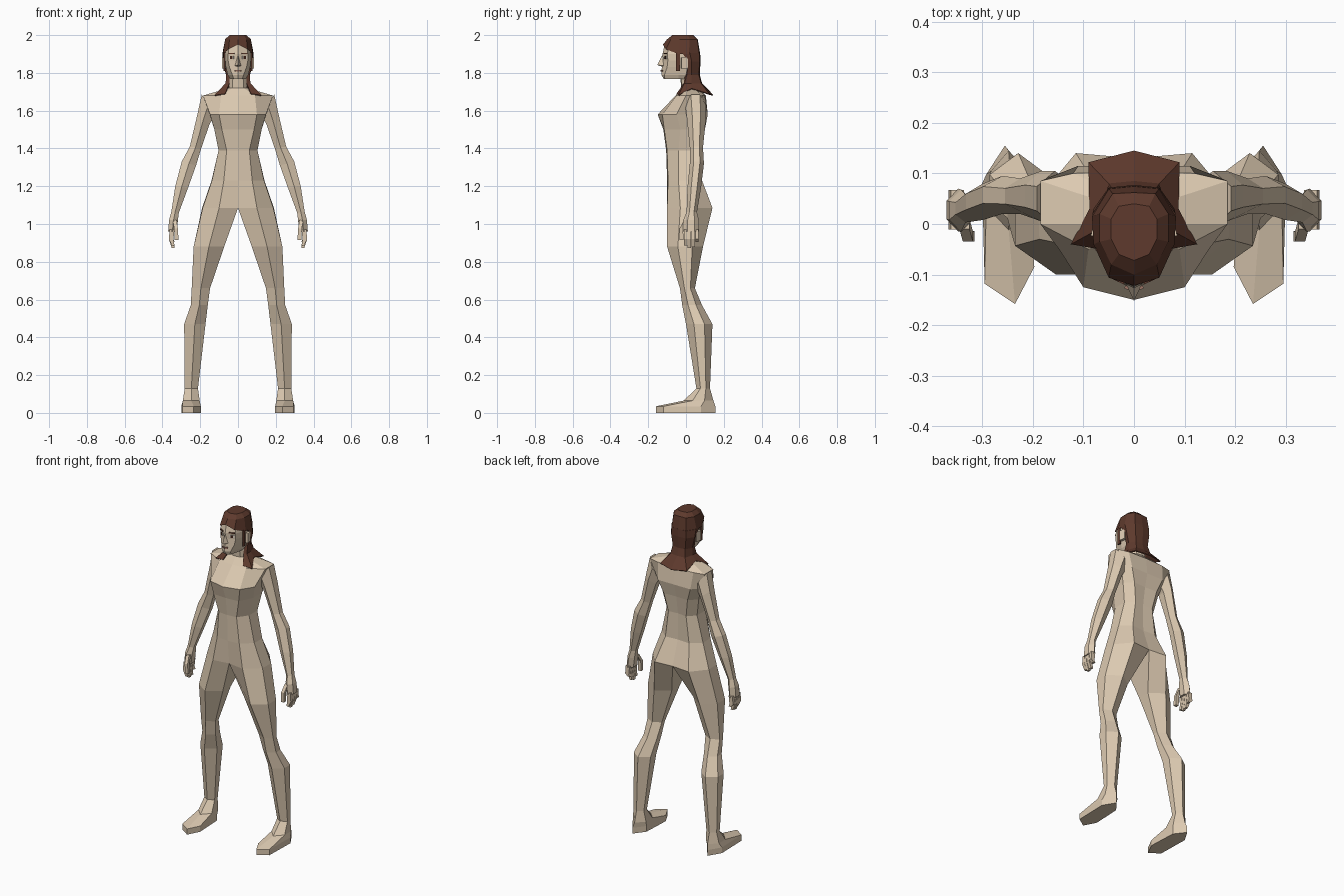
import bpy, bmesh, math
from mathutils import Vector, Matrix


def material(name, rgb):
    m = bpy.data.materials.new(name)
    m.diffuse_color = (*rgb, 1)
    return m


SKIN = material("skin", (0.72, 0.59, 0.44))
HAIR = material("dark_brown_hair", (0.112, 0.042, 0.026))
EYE = material("dark_eye", (0.05, 0.018, 0.01))
WHITE = material("eye_white", (0.75, 0.68, 0.6))
LIP = material("muted_lip", (0.36, 0.19, 0.14))


def loft(bm, rings, closed=True, cap_start=False, cap_end=False):
    """Skin a list of rings; rings may already hold BMVerts."""
    rows = [[p if isinstance(p, bmesh.types.BMVert) else bm.verts.new(p) for p in r] for r in rings]
    n = len(rows[0])
    for a, b in zip(rows, rows[1:]):
        for i in range(n if closed else n - 1):
            j = (i + 1) % n
            bm.faces.new((a[i], a[j], b[j], b[i]))
    if cap_start:
        bm.faces.new(rows[0])
    if cap_end:
        bm.faces.new(rows[-1])
    return rows


def finish(name, bm, mat, mirror=True):
    """Mirror across x = 0, weld the seam and make the object."""
    if mirror:
        geom = bm.verts[:] + bm.edges[:] + bm.faces[:]
        dup = bmesh.ops.duplicate(bm, geom=geom)["geom"]
        verts = [v for v in dup if isinstance(v, bmesh.types.BMVert)]
        bmesh.ops.scale(bm, vec=(-1, 1, 1), verts=verts)
        bmesh.ops.remove_doubles(bm, verts=bm.verts[:], dist=0.0005)
    bmesh.ops.recalc_face_normals(bm, faces=bm.faces[:])
    me = bpy.data.meshes.new(name)
    bm.to_mesh(me)
    bm.free()
    me.materials.append(mat)
    ob = bpy.data.objects.new(name, me)
    bpy.context.collection.objects.link(ob)
    return ob


def level(z, *pts):
    return [(x, y, z) for x, y in pts]


def box(name, mat, centre, size, turn=0.0, mirror=True):
    bm = bmesh.new()
    m = Matrix.Translation(centre) @ Matrix.Rotation(turn, 4, 'Z') @ Matrix.Diagonal((*size, 1))
    bmesh.ops.create_cube(bm, size=1, matrix=m)
    return finish(name, bm, mat, mirror)


# Body: half torso from neck to crotch, front centre round to back centre
bm = bmesh.new()
torso = [
    level(1.82, (0, -.035), (.025, -.03), (.042, -.01), (.042, .02), (.03, .045), (0, .05)),
    level(1.72, (0, -.025), (.03, -.02), (.048, .0), (.048, .04), (.03, .06), (0, .065)),
    level(1.68, (0, -.055), (.09, -.05), (.185, .0), (.185, .085), (.12, .10), (0, .105)),
    level(1.58, (0, -.15), (.10, -.125), (.148, -.05), (.15, .07), (.11, .115), (0, .115)),
    level(1.50, (0, -.12), (.085, -.115), (.125, -.03), (.125, .055), (.08, .10), (0, .095)),
    level(1.39, (0, -.105), (.06, -.10), (.103, -.04), (.103, .04), (.06, .085), (0, .078)),
    level(1.23, (0, -.10), (.075, -.095), (.138, -.04), (.14, .035), (.08, .085), (0, .08)),
    level(1.085, (0, -.085), (.10, -.10), (.187, -.03), (.19, .05), (.115, .14), (0, .13)),
]
hip = loft(bm, torso, closed=False)[-1]


def leg_ring(z, xi, xo, yf, yb):
    d, mid = yb - yf, (xi + xo) / 2
    return level(z, (xi, yf + .3 * d), (mid, yf), (xo, yf + .3 * d),
                 (xo, yf + .7 * d), (mid, yb), (xi, yf + .7 * d))


# Leg continues from the half hip ring; the last rings spread into the foot
sole = ((.197, -.085), (.235, -.158), (.295, -.118), (.300, .08), (.255, .155), (.205, .09))
leg = [hip,
       leg_ring(.88, .073, .235, -.10, .09),
       leg_ring(.66, .148, .245, -.032, .047),
       leg_ring(.57, .16, .25, -.02, .085),
       leg_ring(.47, .172, .285, .0, .14),
       leg_ring(.13, .212, .282, .055, .127),
       leg_ring(.065, .203, .292, -.012, .145),
       level(.035, *sole), level(0, *sole)]
loft(bm, leg, cap_end=True)
finish("body", bm, SKIN)


# Arms with palms: inner and outer edge of each ring plus its y range
def arm_ring(xi, zi, xo, zo, yf, yb):
    d, a, b = yb - yf, Vector((xi, 0, zi)), Vector((xo, 0, zo))
    m = (a + b) / 2
    return [p + Vector((0, y, 0)) for p, y in (
        (a, yf + .28 * d), (m, yf), (b, yf + .28 * d), (b, yf + .72 * d), (m, yb), (a, yf + .72 * d))]


bm = bmesh.new()
loft(bm, [arm_ring(.12, 1.58, .192, 1.685, -.005, .105),
          arm_ring(.15, 1.53, .215, 1.58, .005, .105),
          arm_ring(.195, 1.40, .255, 1.41, .02, .09),
          arm_ring(.222, 1.31, .298, 1.33, .02, .095),
          arm_ring(.265, 1.19, .332, 1.20, .008, .08),
          arm_ring(.313, 1.06, .353, 1.065, .003, .058),
          arm_ring(.318, 1.02, .365, 1.02, -.015, .068),
          arm_ring(.325, .96, .37, .96, -.015, .07)], cap_start=True, cap_end=True)
finish("arms", bm, SKIN)

# Fingers and thumb
bm = bmesh.new()
for i, tip in enumerate((.885, .872, .878, .905)):
    y = -.002 + i * .02
    rows = [[(x + sx * w, y + sy * .009, z) for sx, sy in ((-1, -1), (1, -1), (1, 1), (-1, 1))]
            for x, w, z in ((.349, .013, .97), (.354, .012, .92), (.343, .007, tip))]
    loft(bm, rows, cap_start=True, cap_end=True)
rows = [[(x + sx * .01, y + sy * .01, z) for sx, sy in ((-1, -1), (1, -1), (1, 1), (-1, 1))]
        for x, y, z in ((.335, .0, 1.02), (.328, -.025, .975), (.325, -.024, .915))]
loft(bm, rows, cap_start=True, cap_end=True)
finish("fingers", bm, SKIN)

# Head
bm = bmesh.new()
loft(bm, [
    level(1.768, (0, -.118), (.022, -.112), (.042, -.04), (.042, .0), (.03, .04), (0, .045)),
    level(1.79, (0, -.13), (.03, -.114), (.055, -.04), (.055, .0), (.04, .045), (0, .055)),
    level(1.83, (0, -.128), (.045, -.10), (.064, -.04), (.064, .0), (.045, .05), (0, .06)),
    level(1.865, (0, -.122), (.052, -.096), (.07, -.04), (.07, .0), (.045, .05), (0, .06)),
    level(1.90, (0, -.124), (.052, -.098), (.071, -.04), (.071, .0), (.045, .05), (0, .06)),
    level(1.955, (0, -.112), (.045, -.09), (.06, -.04), (.06, .0), (.04, .045), (0, .05)),
], closed=False, cap_start=True, cap_end=True)
finish("head", bm, SKIN)

# Nose wedge
bm = bmesh.new()
top, tip, side, base = [bm.verts.new(p) for p in (
    (0, -.126, 1.895), (0, -.152, 1.842), (.016, -.118, 1.838), (0, -.125, 1.832))]
bm.faces.new((top, tip, side))
bm.faces.new((tip, base, side))
finish("nose", bm, SKIN)

# Ears and painted face details
box("ears", SKIN, (.074, -.008, 1.852), (.016, .034, .06), .2)
box("eye_whites", WHITE, (.034, -.107, 1.882), (.028, .006, .015), .46)
box("irises", EYE, (.035, -.109, 1.882), (.015, .006, .015), .46)
box("eyebrows", HAIR, (.034, -.109, 1.903), (.034, .006, .006), .46)
box("lips", LIP, (.009, -.128, 1.812), (.02, .006, .009), .42)

# Hair: cap with a rising front hairline
bm = bmesh.new()
loft(bm, [
    level(2.0, (0, -.072), (.03, -.06), (.045, -.03), (.045, .01), (.03, .035), (0, .04)),
    level(1.978, (0, -.10), (.045, -.08), (.068, -.035), (.068, .02), (.042, .06), (0, .062)),
    [(0, -.122, 1.95), (.05, -.106, 1.925), (.08, -.04, 1.90),
     (.083, .015, 1.90), (.05, .07, 1.90), (0, .075, 1.90)],
], closed=False, cap_start=True)
finish("hair_cap", bm, HAIR)

# Hair: back fall flaring over the shoulders, with front locks
bm = bmesh.new()
loft(bm, [
    level(1.905, (.07, -.02), (.079, -.02), (.082, .02), (.05, .07), (0, .075)),
    level(1.86, (.06, .012), (.076, .012), (.08, .03), (.05, .072), (0, .077)),
    level(1.79, (.046, -.005), (.062, .005), (.064, .03), (.042, .068), (0, .073)),
    level(1.745, (.046, -.012), (.066, -.008), (.064, .03), (.05, .08), (0, .085)),
    [(.068, -.05, 1.69), (.125, -.04, 1.682), (.088, .03, 1.718), (.09, .122, 1.69), (0, .145, 1.683)],
], closed=False)
fall = finish("hair_fall", bm, HAIR)
mod = fall.modifiers.new("thickness", 'SOLIDIFY')
mod.thickness, mod.offset = .006, -1

# Hair: sideburns
box("sideburns", HAIR, (.071, -.042, 1.86), (.008, .022, .1), .1)
